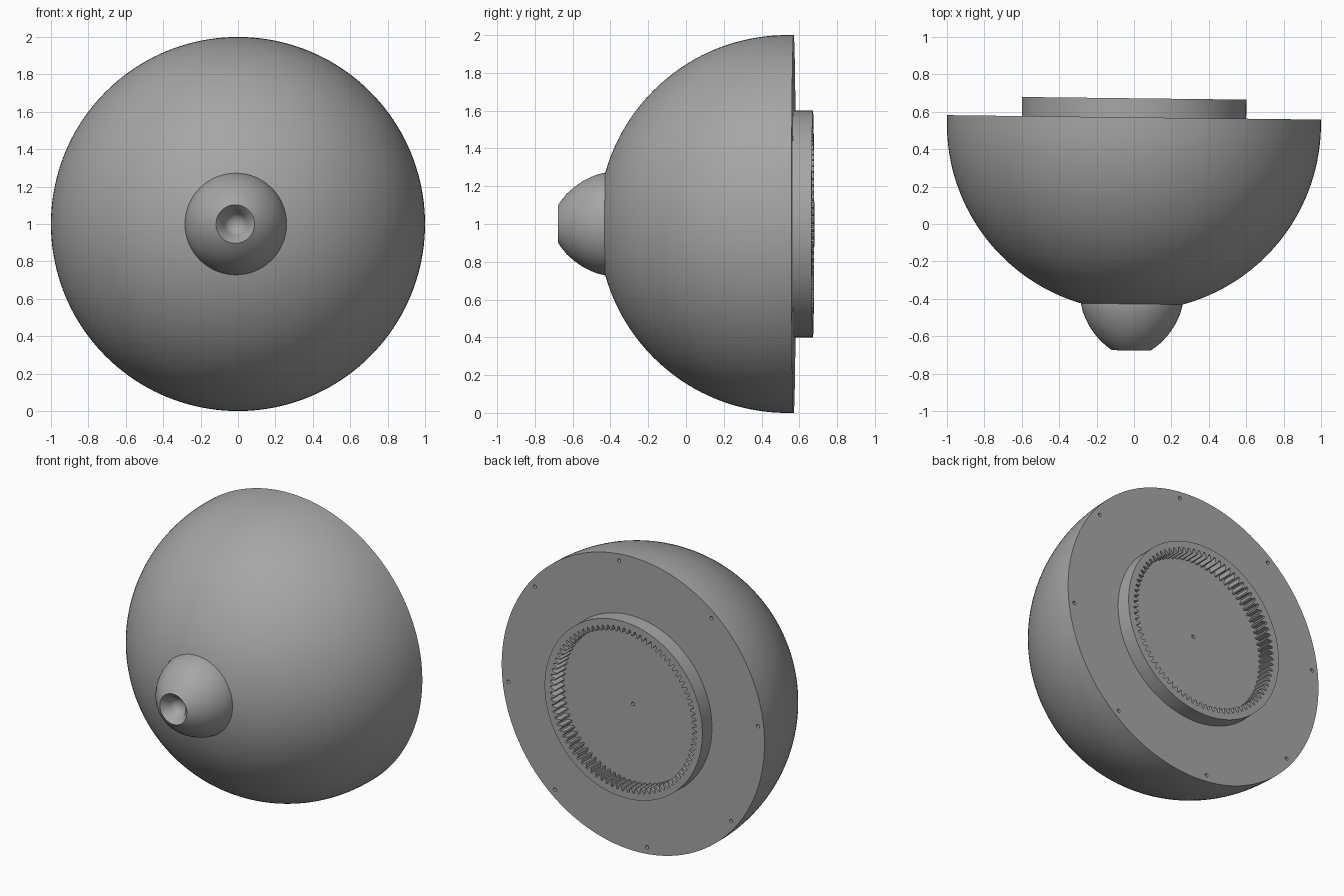
import bpy, bmesh, math
from mathutils import Matrix

if "Cube" in bpy.data.objects:
    bpy.data.objects.remove(bpy.data.objects["Cube"])

grey = bpy.data.materials.new("plain grey")
grey.diffuse_color = (0.38, 0.38, 0.38, 1)
grey.use_nodes = True
grey.node_tree.nodes["Principled BSDF"].inputs["Base Color"].default_value = grey.diffuse_color

# Local frame: +y is the back, origin at the middle of the back plate
PLACE = Matrix.Translation((0, 0.57, 1)) @ Matrix.Rotation(math.radians(-0.68), 4, 'Z')


def finish(name, bm, angle=30):
    bmesh.ops.remove_doubles(bm, verts=bm.verts, dist=1e-6)
    bmesh.ops.recalc_face_normals(bm, faces=bm.faces)
    mesh = bpy.data.meshes.new(name)
    bm.to_mesh(mesh)
    bm.free()
    ob = bpy.data.objects.new(name, mesh)
    bpy.context.collection.objects.link(ob)
    mesh.materials.append(grey)
    ob.matrix_world = PLACE
    return ob


def smooth(ob, angle=30):
    bpy.ops.object.select_all(action='DESELECT')
    ob.select_set(True)
    bpy.context.view_layer.objects.active = ob
    bpy.ops.object.shade_smooth_by_angle(angle=math.radians(angle))


def lathe(name, profile, n):
    """Revolve (radius, y) points around the y axis; open ends are capped."""
    bm = bmesh.new()
    rings = [[bm.verts.new((r * math.cos(2 * math.pi * i / n), y,
                            r * math.sin(2 * math.pi * i / n))) for i in range(n)]
             for r, y in profile]
    for a, b in zip(rings, rings[1:]):
        for i in range(n):
            j = (i + 1) % n
            bm.faces.new((a[i], a[j], b[j], b[i]))
    bm.faces.new(rings[0])
    bm.faces.new(rings[-1])
    return finish(name, bm)


# Dome: near-hemisphere with a short straight lip and a flat back
LIP = 0.035
arc = [math.radians(90 * k / 40) for k in range(1, 41)]
dome = lathe("dome", [(math.sin(a), -LIP - math.cos(a)) for a in arc] + [(1, 0)], 160)

# Small screw holes in the back plate, plus one in the centre
bm = bmesh.new()
spots = [(0, 0)]
for k in range(8):
    a = math.radians(-6.4 + 45 * k)
    spots.append((0.955 * math.cos(a), 0.955 * math.sin(a)))
for x, z in spots:
    bmesh.ops.create_cone(bm, cap_ends=True, segments=16, radius1=0.012, radius2=0.012,
                          depth=0.1,
                          matrix=Matrix.Translation((x, 0, z)) @ Matrix.Rotation(math.pi / 2, 4, 'X'))
cutter = finish("hole_cutter", bm)
cutter.hide_render = True
mod = dome.modifiers.new("holes", 'BOOLEAN')
mod.object = cutter
mod.solver = 'EXACT'
bpy.context.view_layer.objects.active = dome
bpy.ops.object.modifier_apply(modifier="holes")
bpy.data.objects.remove(cutter)
smooth(dome)

# Nozzle: rounded taper with a funnel mouth and a bowl-shaped bottom
nozzle_profile = [(0.272, -0.94), (0.272, -0.998), (0.262, -1.04), (0.246, -1.08),
                  (0.225, -1.12), (0.197, -1.16), (0.162, -1.2), (0.128, -1.228),
                  (0.103, -1.246), (0.065, -1.205), (0.06, -1.19), (0.045, -1.17),
                  (0.024, -1.158), (0.005, -1.155)]
smooth(lathe("nozzle", nozzle_profile, 64))

# Internal gear ring on the back
TEETH, OUT, ROOT, TIP, H = 84, 0.6, 0.557, 0.522, 0.102
bm = bmesh.new()
quads = []
for t in range(TEETH):
    for frac, r in ((0.0, ROOT), (0.22, ROOT), (0.5, TIP), (0.72, TIP)):
        a = 2 * math.pi * (t + frac) / TEETH
        c, s = math.cos(a), math.sin(a)
        quads.append([bm.verts.new((rad * c, y, rad * s))
                      for rad, y in ((OUT, -0.005), (OUT, H), (r, H), (r, -0.005))])
for p, q in zip(quads, quads[1:] + quads[:1]):
    for k in range(4):
        m = (k + 1) % 4
        bm.faces.new((p[k], p[m], q[m], q[k]))
smooth(finish("gear_ring", bm), 25)
